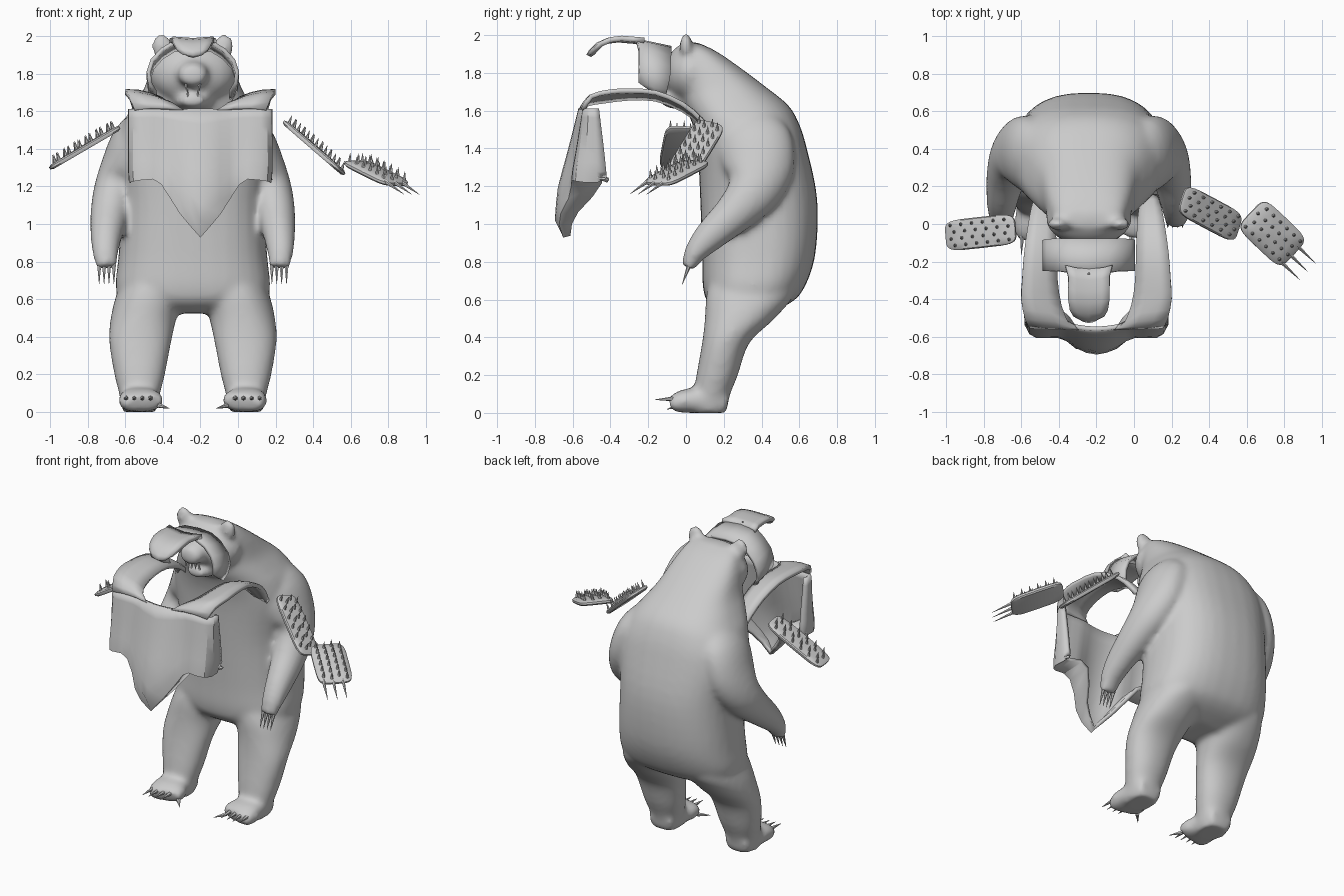
import bpy, bmesh, math
from mathutils import Vector as V, Matrix

if "Cube" in bpy.data.objects:
    bpy.data.objects.remove(bpy.data.objects["Cube"])

CX, AX = -0.24, -0.20          # centre lines of the bear and of the breastplate
grey = bpy.data.materials.new("plain grey")
grey.diffuse_color = (0.6, 0.6, 0.6, 1)
grey.use_nodes = True
grey.node_tree.nodes["Principled BSDF"].inputs["Base Color"].default_value = grey.diffuse_color


def finish(name, bm, angle=40):
    bmesh.ops.recalc_face_normals(bm, faces=bm.faces[:])
    me = bpy.data.meshes.new(name)
    bm.to_mesh(me)
    bm.free()
    me.materials.append(grey)
    ob = bpy.data.objects.new(name, me)
    bpy.context.collection.objects.link(ob)
    bpy.ops.object.select_all(action='DESELECT')
    ob.select_set(True)
    bpy.context.view_layer.objects.active = ob
    bpy.ops.object.shade_smooth_by_angle(angle=math.radians(angle))
    return ob


def smooth_rows(rows, steps=4):
    # Catmull-Rom interpolation between the given rows
    out = []
    for i in range(len(rows) - 1):
        a, b, c, d = (rows[min(max(i + k, 0), len(rows) - 1)] for k in (-1, 0, 1, 2))
        for t in (j / steps for j in range(steps)):
            out.append([q + .5 * t * (r - p + t * (2 * p - 5 * q + 4 * r - s + t * (3 * (q - r) + s - p)))
                        for p, q, r, s in zip(a, b, c, d)])
    return out + [rows[-1]]


def oval(n, power):
    pts = []
    for i in range(n):
        a = 2 * math.pi * i / n
        c, s = math.cos(a), math.sin(a)
        pts.append((math.copysign(abs(c) ** (2 / power), c), math.copysign(abs(s) ** (2 / power), s)))
    return pts


def loft(bm, rings):
    vs = [[bm.verts.new(p) for p in r] for r in rings]
    n = len(vs[0])
    for a, b in zip(vs, vs[1:]):
        for i in range(n):
            bm.faces.new((a[i], a[(i + 1) % n], b[(i + 1) % n], b[i]))
    bm.faces.new(vs[0][::-1])
    bm.faces.new(vs[-1])


def level_loft(bm, rows, power):
    # rows: z, front y, back y, half width, centre x
    loft(bm, [[V((x + c * w, (f + b) / 2 + s * (b - f) / 2, z)) for c, s in oval(32, power)]
              for z, f, b, w, x in smooth_rows(rows)])


def limb(bm, rows, power=2):
    # rows: x, y, z, radius sideways, radius across
    rows = smooth_rows(rows)
    pts = [V(r[:3]) for r in rows]
    rings = []
    for i, r in enumerate(rows):
        t = (pts[min(i + 1, len(pts) - 1)] - pts[max(i - 1, 0)]).normalized()
        u = V((1, 0, 0))
        u = (u - t * t.dot(u)).normalized()
        v = t.cross(u)
        rings.append([pts[i] + u * c * r[3] + v * s * r[4] for c, s in oval(24, power)])
    loft(bm, rings)


def ball(bm, p, r):
    m = Matrix.Translation(p) @ Matrix.Diagonal((*r, 1))
    bmesh.ops.create_uvsphere(bm, u_segments=24, v_segments=14, radius=1, matrix=m)


def spike(bm, base, tip, r):
    base, d = V(base), V(tip) - V(base)
    m = Matrix.Translation(base + d / 2) @ d.to_track_quat('Z', 'Y').to_matrix().to_4x4()
    bmesh.ops.create_cone(bm, cap_ends=True, segments=6, radius1=r, radius2=r * 0.08,
                          depth=d.length, matrix=m)


def sheet(bm, rows):
    vs = [[bm.verts.new(p) for p in r] for r in rows]
    for a, b in zip(vs, vs[1:]):
        for i in range(len(a) - 1):
            bm.faces.new((a[i], a[i + 1], b[i + 1], b[i]))


def thicken(ob, t):
    m = ob.modifiers.new("thickness", 'SOLIDIFY')
    m.thickness, m.offset = t, 0


# Bear body: torso and neck
bm = bmesh.new()
level_loft(bm, [(0.525, .20, .42, .20, CX), (0.58, .12, .55, .36, CX), (0.66, .09, .625, .41, CX),
                (0.84, .085, .685, .395, CX), (1.13, .075, .695, .38, CX), (1.40, .06, .64, .405, CX),
                (1.54, .03, .595, .37, CX), (1.63, -.01, .54, .315, CX), (1.72, -.03, .43, .26, CX),
                (1.84, -.05, .27, .22, CX), (1.92, -.04, .15, .18, CX), (1.96, -.02, .06, .13, CX)], 2.5)
# Skull, muzzle and jaw
ball(bm, (CX, .03, 1.80), (.23, .145, .165))
limb(bm, [(CX, .03, 1.81, .12, .10), (CX, -.10, 1.80, .09, .075), (CX, -.17, 1.79, .075, .06),
          (CX, -.20, 1.79, .05, .04)])
limb(bm, [(CX, .03, 1.67, .13, .08), (CX, -.07, 1.655, .085, .045), (CX, -.13, 1.66, .05, .03)])
for s in (-1, 1):
    # Ears
    ball(bm, (CX + s * .165, .0, 1.945), (.055, .035, .067))
    # Legs
    level_loft(bm, [(z, f, b, w, CX + s * x) for z, f, b, w, x in (
        (.78, .16, .56, .12, .20), (.64, .11, .58, .175, .225), (.50, .10, .47, .175, .262),
        (.37, .085, .335, .165, .28), (.20, .055, .275, .135, .283), (.10, .04, .235, .11, .283),
        (.0, .02, .215, .09, .283))], 2.2)
    # Feet
    limb(bm, [(CX + s * .285, .22, .05, .085, .05), (CX + s * .285, .06, .065, .105, .065),
              (CX + s * .275, -.02, .06, .12, .06), (CX + s * .265, -.07, .045, .105, .042)], 2.5)
    # Arms and paws
    limb(bm, [(CX + s * x, y, z, a, b) for x, y, z, a, b in (
        (.22, .34, 1.55, .10, .14), (.30, .36, 1.44, .13, .20), (.36, .385, 1.30, .13, .19),
        (.41, .36, 1.18, .117, .145), (.44, .26, 1.06, .105, .11), (.46, .13, .94, .085, .085),
        (.465, .05, .85, .07, .06), (.46, .01, .77, .055, .035))])
bear = finish("bear_body", bm)
m = bear.modifiers.new("blend", 'REMESH')
m.mode, m.voxel_size, m.use_smooth_shade = 'VOXEL', 0.017, True
m = bear.modifiers.new("soften", 'SMOOTH')
m.factor, m.iterations = 0.5, 10

# Claws and teeth
bm = bmesh.new()
for s in (-1, 1):
    for i in range(4):
        x = CX + s * (.42 + .026 * i)
        spike(bm, (x, .02, .79), (x, -.02, .68), .013)
        x = CX + s * (.225 + .043 * i)
        spike(bm, (x, -.05, .075), (x + s * .005, -.165, .07), .015)
    spike(bm, (CX + s * .18, -.04, .035), (CX + s * .125, -.10, .02), .014)
    spike(bm, (CX + s * .035, -.16, 1.745), (CX + s * .035, -.165, 1.705), .010)
    spike(bm, (CX + s * .028, -.11, 1.675), (CX + s * .028, -.115, 1.715), .010)
finish("claws_and_teeth", bm)


# Breastplate front with pointed keel; columns: side offset, set back, bottom z, folded rim
def front_y(z):
    pts = ((.94, -.645), (1.03, -.685), (1.2, -.665), (1.4, -.61), (1.62, -.555))
    for (z0, y0), (z1, y1) in zip(pts, pts[1:]):
        if z <= z1:
            return y0 + (y1 - y0) * (z - z0) / (z1 - z0)
    return -.55


half = [(.0, .0, .94, .03), (.05, .005, 1.0, .06), (.10, .018, 1.06, .085), (.15, .04, 1.14, .12),
        (.20, .046, 1.215, .15), (.25, .04, 1.245, .15), (.32, .042, 1.24, .13), (.35, .055, 1.235, .11),
        (.37, .085, 1.23, .08), (.372, .13, 1.23, .05), (.365, .17, 1.23, .01)]
cols = [(-x, d, b, r) for x, d, b, r in half[:0:-1]] + half
bm = bmesh.new()
rows = [[V((AX + x, front_y(z) + d * (.55 + .85 * t), z)) for x, d, b, r in cols for z in (1.61 + (b - 1.61) * t,)]
        for t in (i / 8 for i in range(9))]
rows.append([p + V((0, r, .01)) for p, (x, d, b, r) in zip(rows[-1], cols)])
sheet(bm, rows)
thicken(finish("breastplate", bm, 30), .025)

# Shoulder straps; rows: inner edge x, y, z then outer edge x, y, z
bm = bmesh.new()
strap = [(.09, -.555, 1.60, .35, -.545, 1.605), (.15, -.52, 1.635, .38, -.50, 1.675),
         (.19, -.43, 1.65, .40, -.40, 1.70), (.21, -.30, 1.665, .395, -.30, 1.705),
         (.215, -.16, 1.66, .385, -.16, 1.695), (.22, -.02, 1.605, .365, -.02, 1.635),
         (.23, .08, 1.53, .345, .08, 1.55), (.25, .15, 1.45, .32, .15, 1.45)]
for s in (-1, 1):
    sheet(bm, [[V((AX + s * (a + (d - a) * t), b + (e - b) * t, c + (f - c) * t + .012 * math.sin(math.pi * t)))
                for t in (0, .33, .67, 1)] for a, b, c, d, e, f in smooth_rows(strap, 2)])
thicken(finish("shoulder_straps", bm), .025)

# Helmet band with cheek guards; profile: side offset, z, front y, back y
arch = [(.20, 1.70, -.17, -.11), (.228, 1.75, -.25, -.10), (.235, 1.81, -.25, -.085), (.215, 1.87, -.25, -.08),
        (.165, 1.925, -.25, -.08), (.10, 1.965, -.26, -.08), (.0, 1.972, -.27, -.08)]
full = [(-x, z, f, b) for x, z, f, b in arch] + arch[-2::-1]
bm = bmesh.new()
sheet(bm, [[V((CX + x, f + (b - f) * t, z - .04 * t)) for x, z, f, b in full] for t in (0, .5, 1)])
thicken(finish("helmet_band", bm), .022)

# Helmet visor strip curling down to a point
bm = bmesh.new()
visor = [(-.24, 1.965, .125), (-.30, 1.97, .11), (-.36, 1.975, .11), (-.42, 1.967, .11), (-.47, 1.945, .10),
         (-.50, 1.915, .08), (-.515, 1.89, .045)]
sheet(bm, [[V((CX + w * t, y + .02 * t * t, z + .008 * abs(t))) for t in (-1, -.6, 0, .6, 1)]
           for y, z, w in visor])
thicken(finish("helmet_visor", bm), .028)


# Spiked arm plates
def spiked_plate(name, centre, along, across, length, width, dome, claws=0):
    u = V(along).normalized()
    w = V(across)
    w = (w - u * u.dot(w)).normalized()
    n = u.cross(w)
    if n.z < 0:
        n = -n

    def at(a, b, h):
        return V(centre) + u * a * length / 2 + w * b * width / 2 + n * h

    def height(r):
        return .012 + dome * (1 - r * r)

    bm = bmesh.new()
    rings = [(.93, -.014), (1, -.006), (1, .006), (.93, height(.93)), (.6, height(.6)), (.2, height(.2))]
    loft(bm, [[at(c * k, s * k, h) for c, s in oval(32, 5)] for k, h in rings])
    lean = (n + V((0, 0, .5)) - u * .2).normalized()
    for i in range(6):
        for j in range(4):
            a, b = -.82 + .31 * i + .1 * (j % 2), -.66 + .44 * j
            p = at(a, b, height(min(1, max(abs(a), abs(b)))) - .008)
            spike(bm, p, p + lean * .05, .011)
    # Long claws at the far end
    for k in range(claws):
        b = -.7 + .55 * k
        spike(bm, at(.85, b, .006), at(1.75, b, -.012), .012)
    finish(name, bm)


spiked_plate("left_arm_plate", (-.815, -.045, 1.405), (-.36, -.04, -.21), (0, 1, 0), .43, .165, .006)
spiked_plate("right_upper_arm_plate", (.405, .055, 1.405), (.30, -.16, -.26), (.29, .93, -.24), .43, .17, .006)
spiked_plate("right_forearm_plate", (.735, -.05, 1.27), (.22, -.21, -.11), (.65, .76, 0), .34, .22, .02, claws=3)
